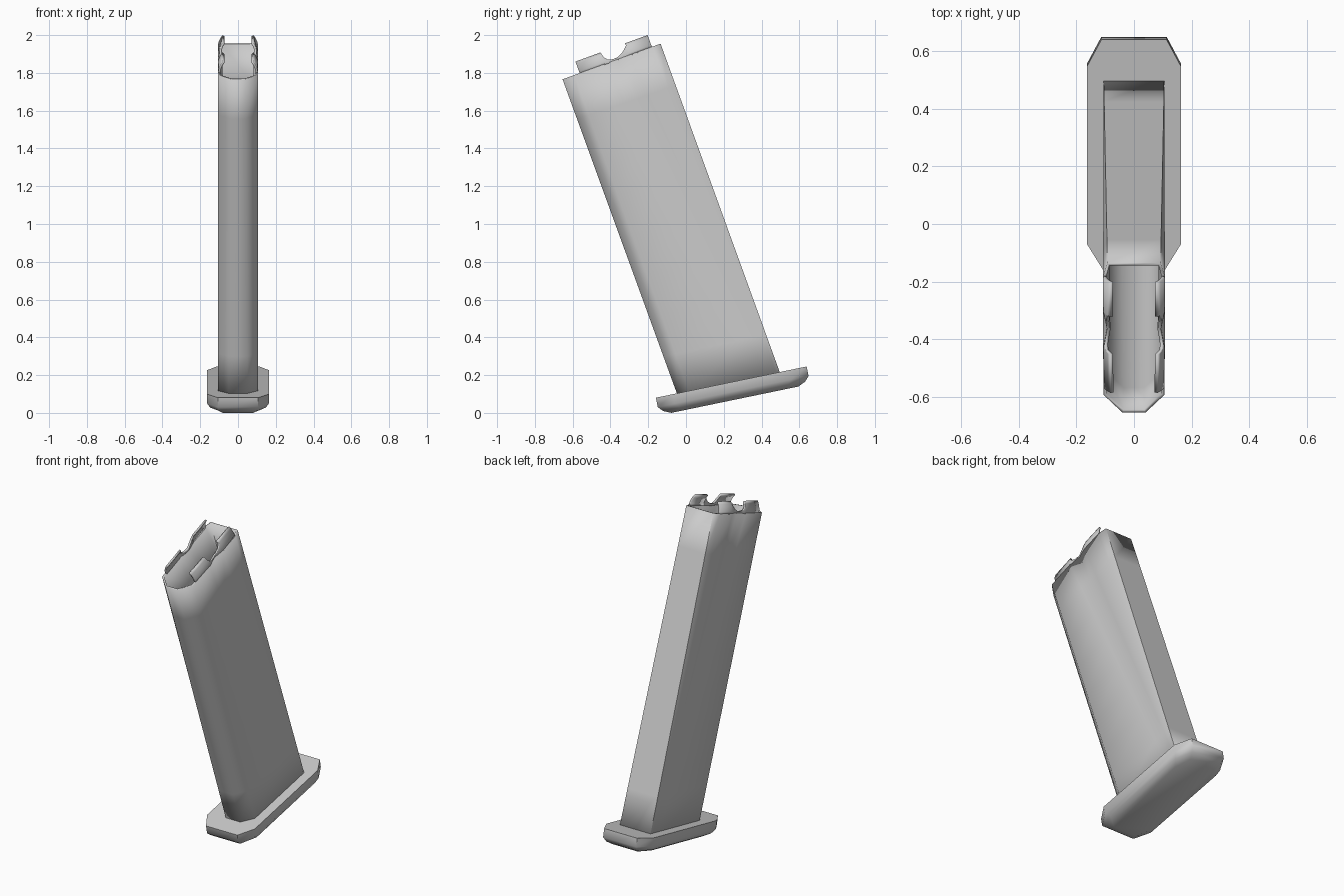
import bpy, bmesh
from math import sin, cos, radians

if "Cube" in bpy.data.objects:
    bpy.data.objects.remove(bpy.data.objects["Cube"])


def place(x, along, up, tilt):
    """Tilted side-view coordinates to world coordinates."""
    t = radians(tilt)
    return (x, along * cos(t) - up * sin(t), along * sin(t) + up * cos(t))


def make(name, rows, closed=True, caps=False):
    """Skin a stack of equal-length point rows into one smooth object."""
    bm = bmesh.new()
    grid = [[bm.verts.new(p) for p in row] for row in rows]
    n = len(rows[0])
    for lo, hi in zip(grid, grid[1:]):
        for i in range(n if closed else n - 1):
            j = (i + 1) % n
            bm.faces.new((lo[i], lo[j], hi[j], hi[i]))
    if caps:
        bm.faces.new(grid[0][::-1])
        bm.faces.new(grid[-1])
    me = bpy.data.meshes.new(name)
    bm.to_mesh(me)
    bm.free()
    ob = bpy.data.objects.new(name, me)
    bpy.context.collection.objects.link(ob)
    bpy.ops.object.select_all(action='DESELECT')
    ob.select_set(True)
    bpy.context.view_layer.objects.active = ob
    bpy.ops.object.shade_smooth_by_angle(angle=radians(50))
    return ob


def thicken(ob, amount=0.012):
    mod = ob.modifiers.new("wall", 'SOLIDIFY')
    mod.thickness = amount
    mod.offset = -1


def full_ring(half):
    return half + [(-x, v) for x, v in reversed(half)]


LEAN, PLATE_TILT, RIM = 20, 11.7, 1.883

# Hollow body: side grooves start at the rim and run down to the back corner
bottom = full_ring([(.05, -.01), (.105, .055), (.105, .45), (.105, .49),
                    (.105, .52), (.105, .532), (.105, .54)])
top = full_ring([(.04, -.01), (.105, .055), (.107, .227), (.094, .30),
                 (.107, .363), (.107, .495), (.092, .542)])
rows = []
levels = 8
for k in range(levels + 1):
    t = k / levels
    row = []
    for (x0, v0), (x1, v1) in zip(bottom, top):
        u0 = .10 - .158 * (v0 + .01)
        row.append(place(x0 + (x1 - x0) * t, v0 + (v1 - v0) * t,
                         u0 + (RIM - u0) * t, LEAN))
    rows.append(row)
thicken(make("magazine_body", rows))

# Feed lips: columns of (position, wall x, top height), curling inward
columns = [(.086, .105, 1.948), (.227, .107, 1.948), (.235, .106, 1.918),
           (.250, .103, 1.900), (.270, .099, 1.892), (.300, .094, 1.893),
           (.330, .100, 1.905), (.350, .104, 1.920), (.366, .107, 1.936),
           (.367, .107, 1.949), (.493, .107, 1.949)]
rows = []
for k in range(6):
    row = []
    for v, x, h in columns:
        u = RIM - .004 + (h - RIM + .004) * k / 5
        curl = .024 * (max(u - RIM, 0) / .065) ** 2
        row.append(place(x - curl, v, u, LEAN))
    rows.append(row)
lips = make("feed_lips", rows, closed=False)
lips.modifiers.new("both_sides", 'MIRROR')
thicken(lips)

# Base plate: chamfered octagon with a bevelled underside
def plate_ring(inset_x, inset_end, height):
    w, w2, f, b = .163 - inset_x, .107 - inset_x * .6, -.14 + inset_end, .675 - inset_end
    half = [(w2, f), (w, f + .092), (w, b - .095), (w2 + .006, b)]
    return [place(x, a, height, PLATE_TILT) for x, a in full_ring(half)]


make("base_plate", [plate_ring(.045, .064, .016), plate_ring(.015, .024, .034),
                    plate_ring(0, 0, .060), plate_ring(0, 0, .111)], caps=True)
